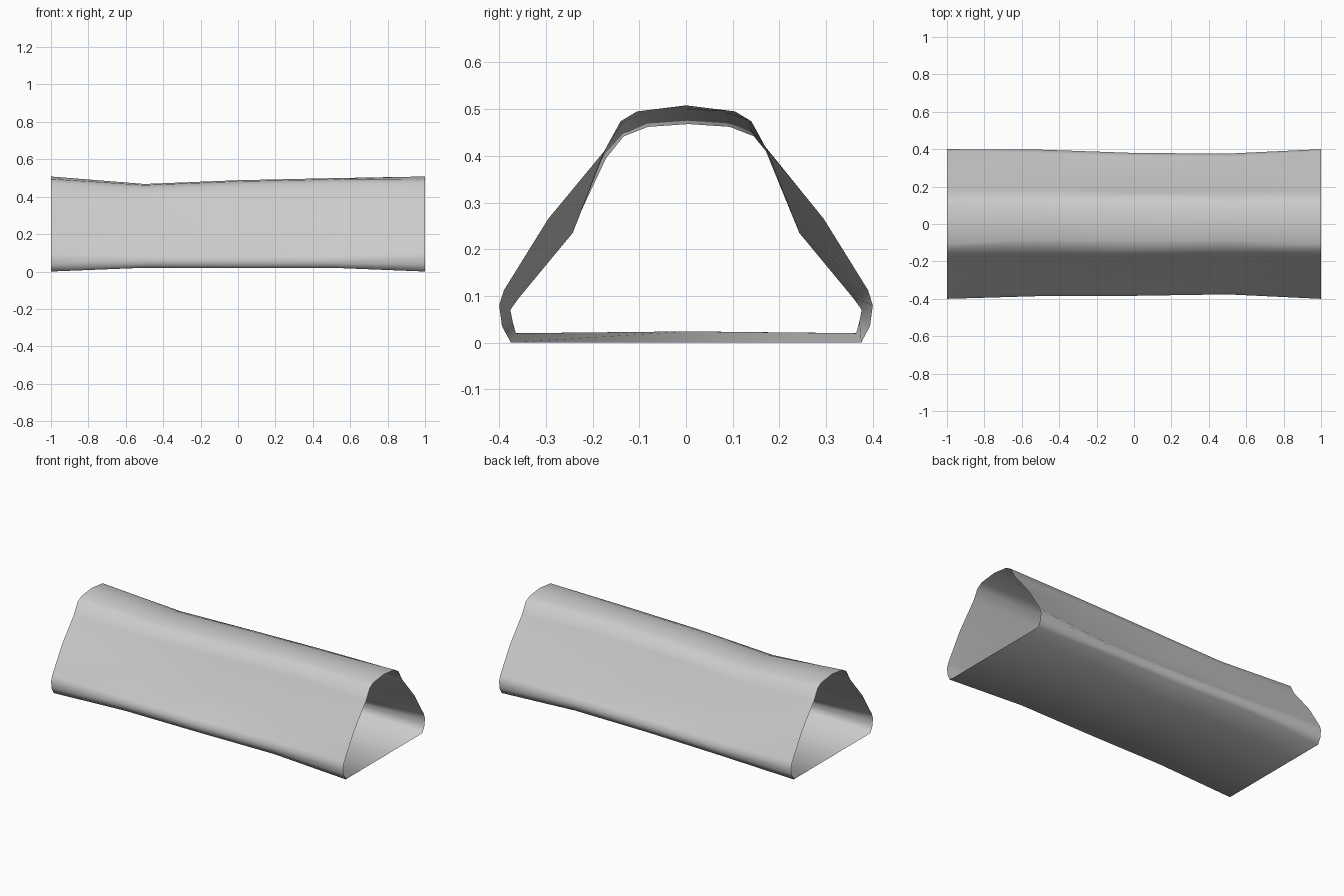
import bpy
import bmesh

if "Cube" in bpy.data.objects:
    bpy.data.objects.remove(bpy.data.objects["Cube"], do_unlink=True)

# Half cross-sections from crown to floor centre: (half width, height)
END = [(0, .508), (.105, .495), (.14, .474), (.175, .41), (.295, .265),
       (.39, .112), (.4, .08), (.394, .035), (.375, 0), (0, 0)]
WAIST = [(0, .468), (.085, .462), (.135, .442), (.172, .395), (.245, .235),
         (.362, .095), (.38, .07), (.375, .045), (.368, .02), (0, .024)]

# Stations along the tube: x, section, width scale, side shift, crown lift
STATIONS = [(-1, END, 1, 0, 0),
            (-.5, WAIST, 1.03, .006, 0),
            (0, WAIST, 1.005, -.002, .02),
            (.5, WAIST, .99, 0, .031),
            (1, END, 1, 0, 0)]


def ring(bm, x, section, width, shift, lift):
    """Mirror a half section into a closed loop of vertices."""
    loop = section + [(-y, z) for y, z in section[-2:0:-1]]
    verts = []
    for y, z in loop:
        crown = max(0, min(1, (z - .24) / .2))
        # the wall keeps its waist while the shoulders follow the crown
        verts.append(bm.verts.new((x, y * width + shift, z + lift * crown)))
    return verts


# Open tube shell
bm = bmesh.new()
rings = [ring(bm, *s) for s in STATIONS]
for a, b in zip(rings, rings[1:]):
    n = len(a)
    for i in range(n):
        j = (i + 1) % n
        bm.faces.new((a[i], a[j], b[j], b[i]))
bmesh.ops.recalc_face_normals(bm, faces=bm.faces)
# Make sure the crown faces outwards
bm.faces.ensure_lookup_table()
if bm.faces[0].normal.z < 0:
    bmesh.ops.reverse_faces(bm, faces=bm.faces)
for f in bm.faces:
    f.smooth = True

mesh = bpy.data.meshes.new("tube_shell")
bm.to_mesh(mesh)
bm.free()
tube = bpy.data.objects.new("tube_shell", mesh)
bpy.context.collection.objects.link(tube)

# Plain grey material
grey = bpy.data.materials.new("light_grey")
grey.use_nodes = True
colour = (.6, .6, .6, 1)
grey.diffuse_color = colour
grey.node_tree.nodes["Principled BSDF"].inputs["Base Color"].default_value = colour
mesh.materials.append(grey)
